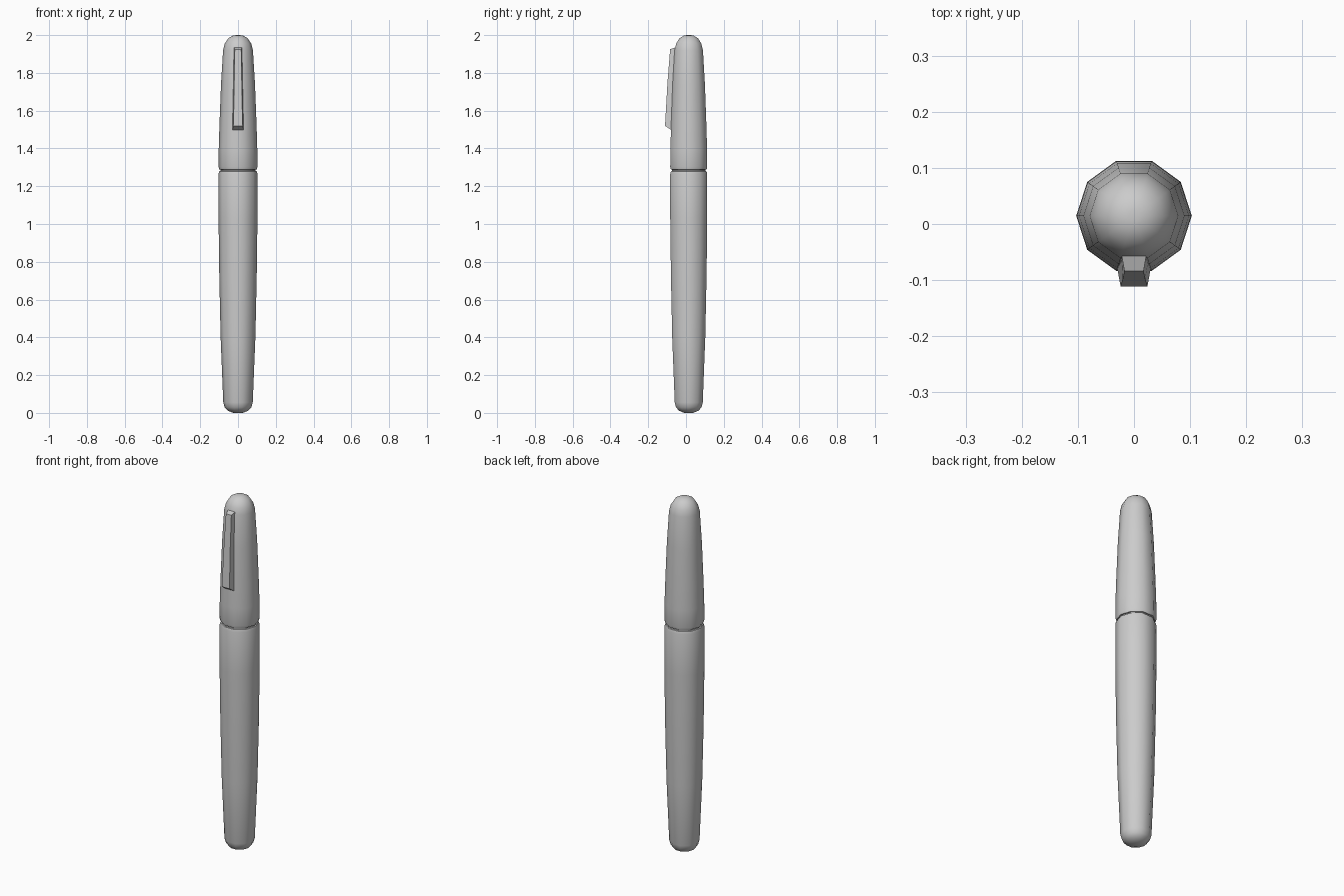
import bpy, bmesh, math

if "Cube" in bpy.data.objects:
    bpy.data.objects.remove(bpy.data.objects["Cube"])

CY = 0.0145   # pen axis sits slightly behind the origin because of the clip
SIDES = 10


def finish(bm, name, angle):
    bmesh.ops.recalc_face_normals(bm, faces=bm.faces)
    mesh = bpy.data.meshes.new(name)
    bm.to_mesh(mesh)
    bm.free()
    ob = bpy.data.objects.new(name, mesh)
    bpy.context.collection.objects.link(ob)
    bpy.ops.object.select_all(action='DESELECT')
    ob.select_set(True)
    bpy.context.view_layer.objects.active = ob
    bpy.ops.object.shade_smooth_by_angle(angle=math.radians(angle))
    return ob


def bridge(bm, rings):
    for a, b in zip(rings, rings[1:]):
        n = len(a)
        for i in range(n):
            bm.faces.new((a[i], a[(i + 1) % n], b[(i + 1) % n], b[i]))
    bm.faces.new(rings[0])
    bm.faces.new(rings[-1])


def turned(name, profile):
    bm = bmesh.new()
    rings = [[bm.verts.new((r * math.cos(i * math.tau / SIDES),
                            CY + r * math.sin(i * math.tau / SIDES), z))
              for i in range(SIDES)] for r, z in profile]
    bridge(bm, rings)
    return finish(bm, name, 50)


# Barrel with rounded foot, running up into the recessed ring under the cap
turned("barrel", [(0.025, 0.0), (0.055, 0.012), (0.071, 0.03), (0.078, 0.055),
                  (0.092, 0.40), (0.099, 0.72), (0.103, 1.03), (0.103, 1.265),
                  (0.099, 1.279), (0.092, 1.28), (0.092, 1.288)])

# Cap with domed top
turned("cap", [(0.092, 1.287), (0.099, 1.288), (0.103, 1.302), (0.102, 1.40),
               (0.098, 1.53), (0.090, 1.74), (0.079, 1.92), (0.070, 1.955),
               (0.052, 1.983), (0.028, 1.997), (0.010, 2.0)])

# Pocket clip: outer y, outer z, inner y, inner z, outer and inner half width
bm = bmesh.new()
sections = [(-0.084, 1.925, -0.050, 1.937, 0.017, 0.023),
            (-0.098, 1.75, -0.055, 1.75, 0.020, 0.027),
            (-0.111, 1.52, -0.072, 1.493, 0.024, 0.031)]
bridge(bm, [[bm.verts.new(p) for p in
             ((-wo, yo, zo), (wo, yo, zo), (wi, yi, zi), (-wi, yi, zi))]
            for yo, zo, yi, zi, wo, wi in sections])
finish(bm, "pocket_clip", 30)
